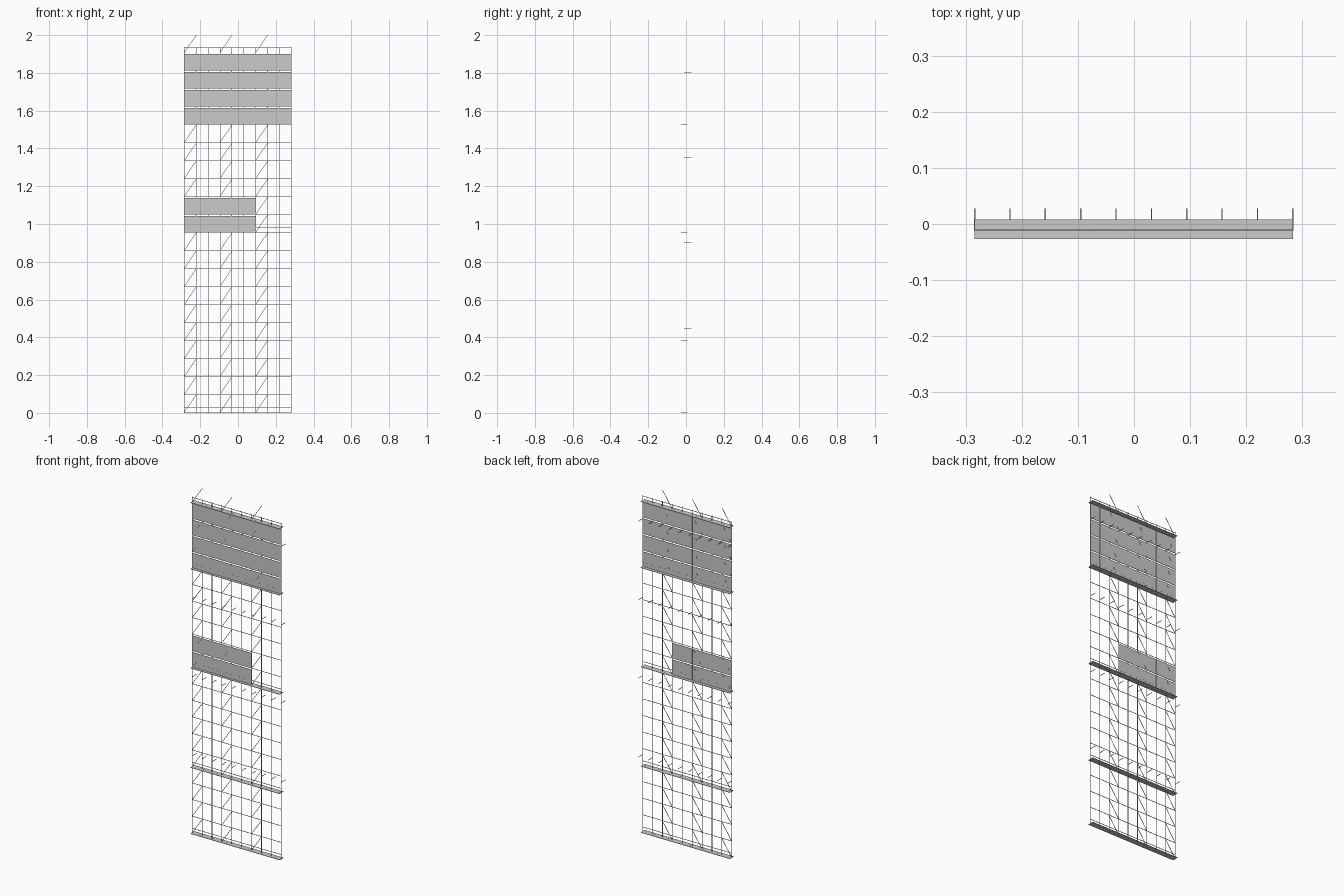
import bpy, bmesh
from mathutils import Vector, Matrix

if "Cube" in bpy.data.objects:
    bpy.data.objects.remove(bpy.data.objects["Cube"])

X0, X1 = -0.284, 0.283
Y = -0.0105
BAYS, PITCH, BASE = 9, 0.0952, 0.004
R = 0.0011
xs = [X0 + (X1 - X0) * i / BAYS for i in range(BAYS + 1)]


def level(k):
    return BASE + PITCH * k


def add_box(bm, lo, hi):
    lo, hi = Vector(lo), Vector(hi)
    m = Matrix.Translation((lo + hi) / 2) @ Matrix.Diagonal((*(hi - lo), 1))
    bmesh.ops.create_cube(bm, size=1, matrix=m)


def add_rod(bm, a, b, r=R):
    a, b = Vector(a), Vector(b)
    d = b - a
    rot = d.to_track_quat('Z', 'Y').to_matrix().to_4x4()
    m = Matrix.Translation((a + b) / 2) @ rot @ Matrix.Diagonal((2 * r, 2 * r, d.length, 1))
    bmesh.ops.create_cube(bm, size=1, matrix=m)


def make(name, adder, pairs):
    bm = bmesh.new()
    for a, b in pairs:
        adder(bm, a, b)
    mesh = bpy.data.meshes.new(name)
    bm.to_mesh(mesh)
    bm.free()
    bpy.context.collection.objects.link(bpy.data.objects.new(name, mesh))


# Upright poles and the level rails between them
make("standards", add_rod, [((x, Y, 0), (x, Y, 1.938)) for x in xs])
make("ledgers", add_rod, [((X0, Y, level(k)), (X1, Y, level(k))) for k in range(21)])

# Diagonal braces in every third bay
make("braces", add_rod, [((xs[b], Y, level(k)), (xs[b + 1], Y, level(k + 1) - 0.003))
                         for b in (0, 3, 6) for k in range(21)])

# Thin walkway decks with a low rail above each
decks = [level(k) for k in (0, 4, 10, 16, 20)]
make("decks", add_box, [((X0, -0.027, z - 0.001), (X1, 0.008, z + 0.001)) for z in decks])
make("deck_rails", add_rod, [((X0, Y, z + 0.025), (X1, Y, z + 0.025)) for z in decks])

# Ties reaching back to the wall
make("wall_ties", add_rod, [((x, Y, z), (x, 0.028, z))
                            for z in (0.445, 0.9, 1.35, 1.803) for x in xs])

# Cladding panels: four full-width rows on top, two shorter rows below
rows = [(k, X1) for k in range(16, 20)] + [(k, xs[6]) for k in (10, 11)]
make("panels", add_box, [((X0, Y - 0.0007, level(k) + 0.001), (x, Y + 0.0007, level(k) + 0.087))
                         for k, x in rows])
